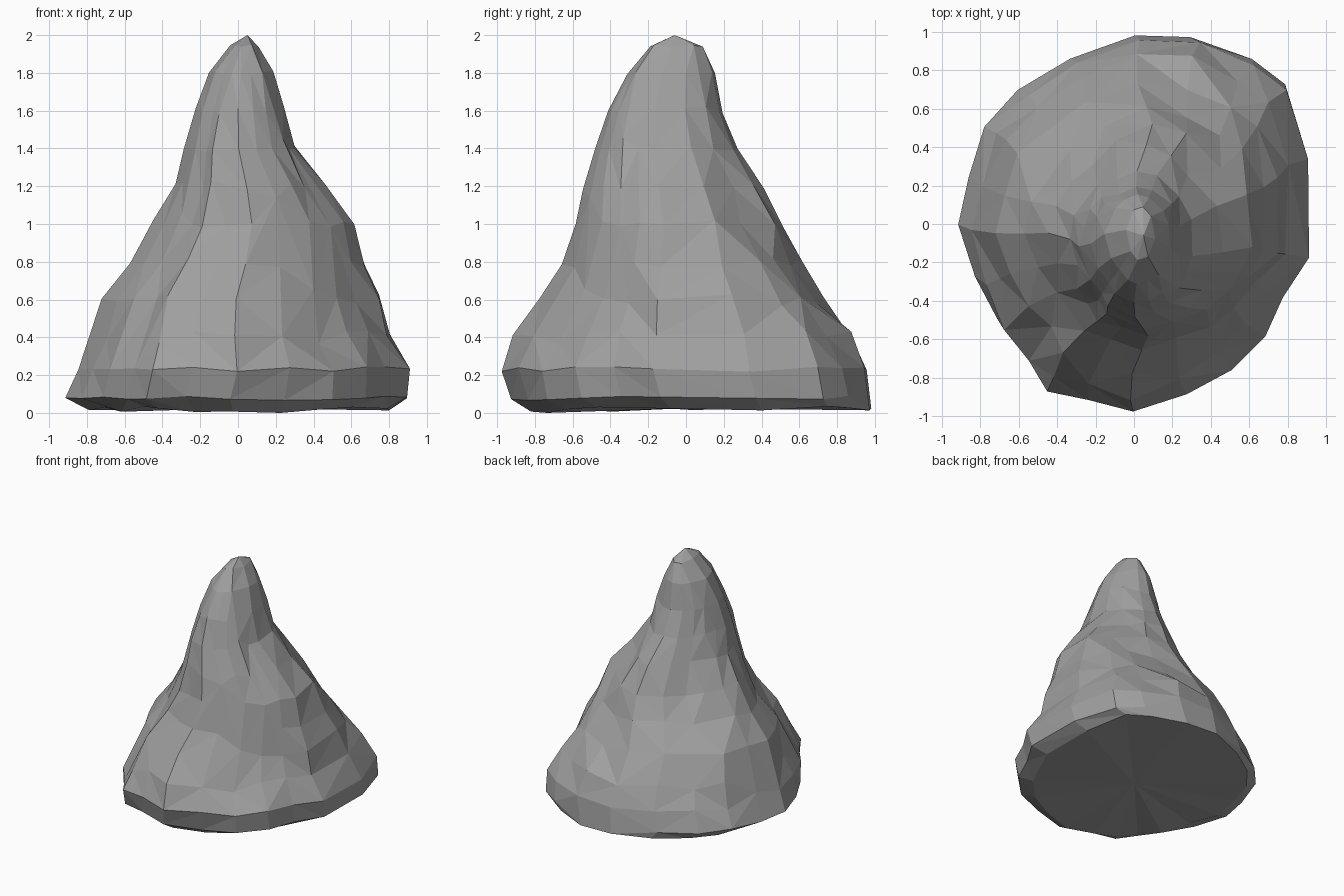
import bpy
import bmesh
import math
import random

random.seed(11)
default_cube = bpy.data.objects.get("Cube")
if default_cube:
    bpy.data.objects.remove(default_cube, do_unlink=True)

# Footprint of the rock, counter-clockwise from the back, about unit size
footprint = [(0, 1), (-.36, .87), (-.66, .70), (-.85, .50), (-.95, .23),
             (-1, -.03), (-.9, -.31), (-.78, -.54), (-.63, -.7), (-.53, -.86),
             (-.3, -.92), (-.04, -1), (.28, -.91), (.56, -.8), (.76, -.61),
             (.86, -.39), (1, -.17), (1, .36), (.88, .74), (.68, .87), (.36, .99)]

# Height, then the left-right and front-back reach of each level
levels = [(.02, -.79, .80, -.82, .98), (.08, -.91, .90, -.93, .98),
          (.23, -.85, .91, -.98, .96), (.40, -.78, .81, -.90, .88),
          (.60, -.71, .75, -.77, .72), (.80, -.56, .69, -.66, .60),
          (1.0, -.44, .63, -.58, .52), (1.2, -.33, .46, -.54, .41),
          (1.4, -.28, .31, -.48, .27), (1.6, -.23, .25, -.41, .19),
          (1.8, -.15, .19, -.31, .15), (1.94, -.04, .11, -.19, .09)]

# Hollows and swellings: direction, angular reach, height, height reach, amount
bulges = [(.8, .75, 1.1, .5, -.23),
          (.8, .75, 1.9, .3, -.08),
          (-.85, .85, .7, .8, -.09),
          (-2.35, .75, .3, .3, .04),
          (-2.35, .75, .75, .25, -.05),
          (-2.35, .75, 1.65, .5, -.1),
          (2.35, .75, 1.1, .6, -.13)]


def falloff(distance, reach):
    """Fade smoothly from one to nothing at the given reach."""
    return (1 + math.cos(math.pi * min(1, abs(distance) / reach))) / 2


def ring_point(u, v, level):
    """Fit one footprint point to a level, shape it and roughen it."""
    z, x0, x1, y0, y1 = level
    angle = math.atan2(v, u)
    # The section grows rounder towards the peak
    blend = z * 0.3
    u += (math.cos(angle) - u) * blend
    v += (math.sin(angle) - v) * blend
    is_base = z < 0.3
    rough = 0.006 if is_base else 0.022
    scale = 1 + random.uniform(-rough, rough)
    for direction, reach, height, height_reach, amount in bulges:
        scale += amount * falloff(angle - direction, reach) * falloff(z - height, height_reach)
    x = (x0 + x1) / 2 + u * scale * (x1 - x0) / 2
    y = (y0 + y1) / 2 + v * scale * (y1 - y0) / 2
    lift = random.uniform(-1, 1) * (0.015 if is_base else 0.045 - z * 0.02)
    return x, y, max(0, z + lift)


# Rock body: stacked rough rings closed by a base and a peak
bm = bmesh.new()
rings = [[bm.verts.new(ring_point(u, v, level)) for u, v in footprint] for level in levels]
peak = bm.verts.new((.05, -.06, 2))
base = bm.verts.new((0, 0, .025))
count = len(footprint)
for i in range(count):
    j = (i + 1) % count
    bm.faces.new((base, rings[0][j], rings[0][i]))
    bm.faces.new((peak, rings[-1][i], rings[-1][j]))
    for low, high in zip(rings, rings[1:]):
        a, b, c, d = low[i], low[j], high[j], high[i]
        # Random diagonals give irregular facets
        if random.random() < 0.5:
            corners = ((a, b, c), (a, c, d))
        else:
            corners = ((a, b, d), (b, c, d))
        for triangle in corners:
            bm.faces.new(triangle)
rings[0][12].co.z = 0
bmesh.ops.recalc_face_normals(bm, faces=bm.faces)

mesh = bpy.data.meshes.new("rock_peak")
bm.to_mesh(mesh)
bm.free()
rock = bpy.data.objects.new("rock_peak", mesh)
bpy.context.collection.objects.link(rock)

# Merge crowded facets into broader, irregular ones
chisel = rock.modifiers.new("chisel", "DECIMATE")
chisel.ratio = 0.8

# Plain grey stone
stone = bpy.data.materials.new("grey_stone")
stone.use_nodes = True
grey = (0.35, 0.35, 0.35, 1)
stone.diffuse_color = grey
stone.node_tree.nodes["Principled BSDF"].inputs["Base Color"].default_value = grey
mesh.materials.append(stone)
